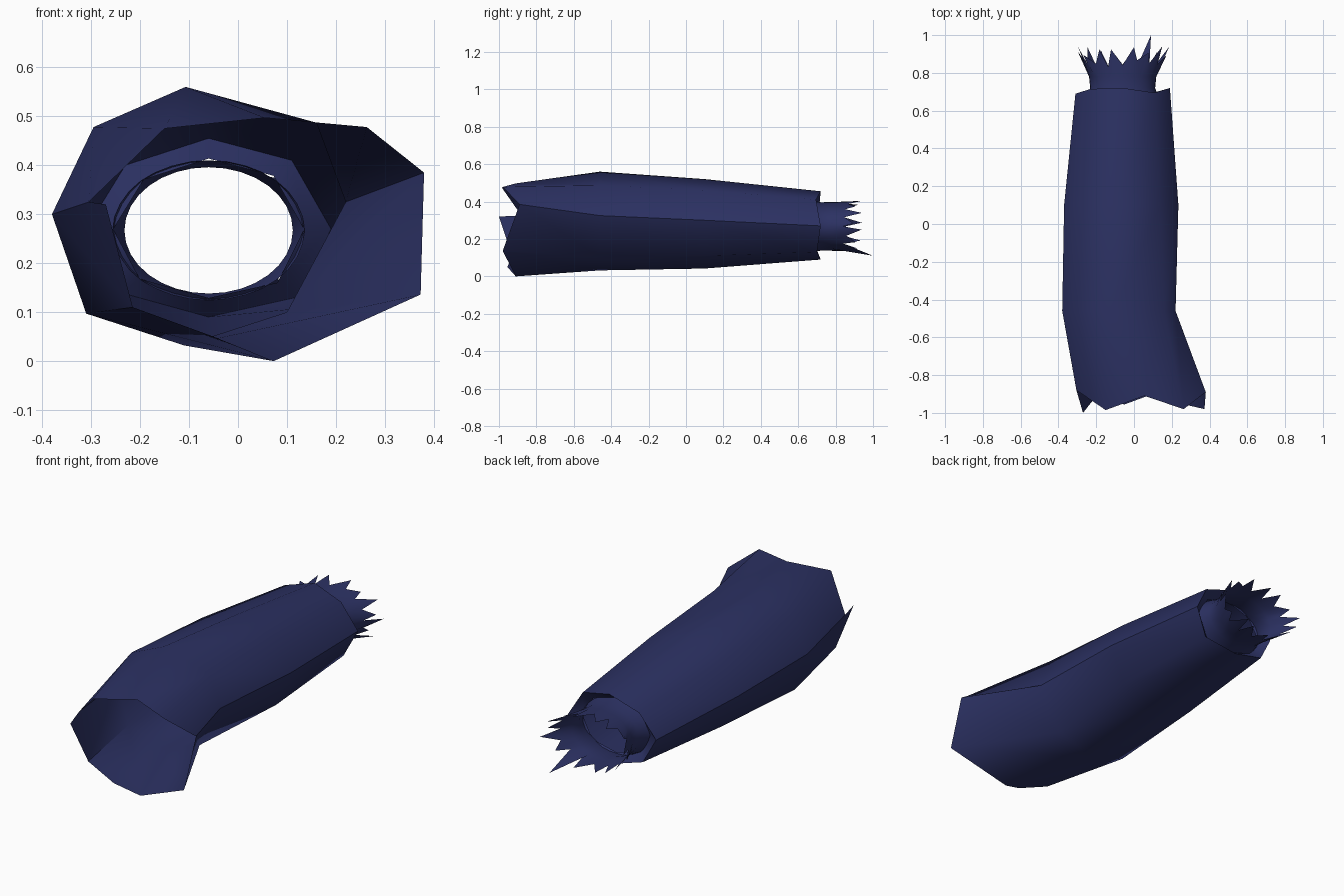
import bpy, bmesh, math, random

if "Cube" in bpy.data.objects:
    bpy.data.objects.remove(bpy.data.objects["Cube"])
random.seed(4)

cloth = bpy.data.materials.new("navy_cloth")
cloth.diffuse_color = (0.025, 0.031, 0.125, 1)
cloth.use_nodes = True
cloth.node_tree.nodes["Principled BSDF"].inputs["Base Color"].default_value = cloth.diffuse_color


def bridge(bm, a, b):
    n = len(a)
    for i in range(n):
        j = (i + 1) % n
        bm.faces.new((a[i], a[j], b[j], b[i]))


def finish(bm, name, angle):
    bmesh.ops.recalc_face_normals(bm, faces=bm.faces)
    me = bpy.data.meshes.new(name)
    bm.to_mesh(me)
    bm.free()
    ob = bpy.data.objects.new(name, me)
    bpy.context.collection.objects.link(ob)
    me.materials.append(cloth)
    bpy.ops.object.select_all(action='DESELECT')
    ob.select_set(True)
    bpy.context.view_layer.objects.active = ob
    bpy.ops.object.shade_smooth_by_angle(angle=math.radians(angle))
    return ob


# Outer sleeve: octagonal rings from the torn mouth to the rim
mouth = [(-.305, -.88, .325), (-.15, -.985, .475), (.055, -.91, .497), (.263, -.98, .478),
         (.38, -.89, .385), (.373, -.98, .136), (.073, -.91, 0), (-.215, -.93, .11)]
elbow = [(-.38, .30), (-.295, .478), (-.107, .56), (.16, .487),
         (.22, .325), (.10, .10), (-.11, .032), (-.31, .097)]
middle = [(-.37, .29), (-.28, .45), (-.08, .52), (.14, .46),
          (.235, .30), (.15, .11), (-.06, .042), (-.28, .11)]
rim = [(-.31, .27), (-.23, .40), (-.06, .455), (.11, .41),
       (.19, .27), (.12, .13), (-.06, .09), (-.24, .14)]
rim_y = [.69, .715, .72, .695, .72, .70, .72, .70]
CX, CZ = -.06, .267

bm = bmesh.new()
rings = [[bm.verts.new(p) for p in mouth],
         [bm.verts.new((x, -.46, z)) for x, z in elbow],
         [bm.verts.new((x, .10, z)) for x, z in middle],
         [bm.verts.new((x, y, z)) for (x, z), y in zip(rim, rim_y)],
         # rim folded inward
         [bm.verts.new((CX + (x - CX) * .78, .66, CZ + (z - CZ) * .78)) for x, z in rim]]
for a, b in zip(rings, rings[1:]):
    bridge(bm, a, b)
# Torn points on the mouth
m = rings[0]
bm.faces.new((m[0], bm.verts.new((-.27, -1, .32)), m[7]))
bm.faces.new((m[7], bm.verts.new((-.05, -.955, .05)), m[6]))
finish(bm, "outer_sleeve", 50)

# Inner cuff: narrow throat flaring to a jagged torn edge
N = 32
bm = bmesh.new()


def ellipse(y, rx, rz):
    return [bm.verts.new((CX + rx * math.cos(2 * math.pi * i / N), y,
                          CZ + rz * math.sin(2 * math.pi * i / N))) for i in range(N)]


cuff = [ellipse(.655, .196, .143), ellipse(.72, .172, .129), ellipse(.78, .178, .130)]
torn = []
for i in range(N):
    a = 2 * math.pi * i / N
    if i % 2:
        y, rx, rz = random.uniform(.89, .945), random.uniform(.225, .25), random.uniform(.132, .142)
        a += random.uniform(-.08, .08)
    else:
        y, rx, rz = random.uniform(.83, .87), .20, .130
    torn.append(bm.verts.new((CX + rx * math.cos(a), y, CZ + rz * math.sin(a))))
torn[27].co = (.09, 1, .11)  # longest shred
cuff.append(torn)
for a, b in zip(cuff, cuff[1:]):
    bridge(bm, a, b)
finish(bm, "torn_cuff", 50)
